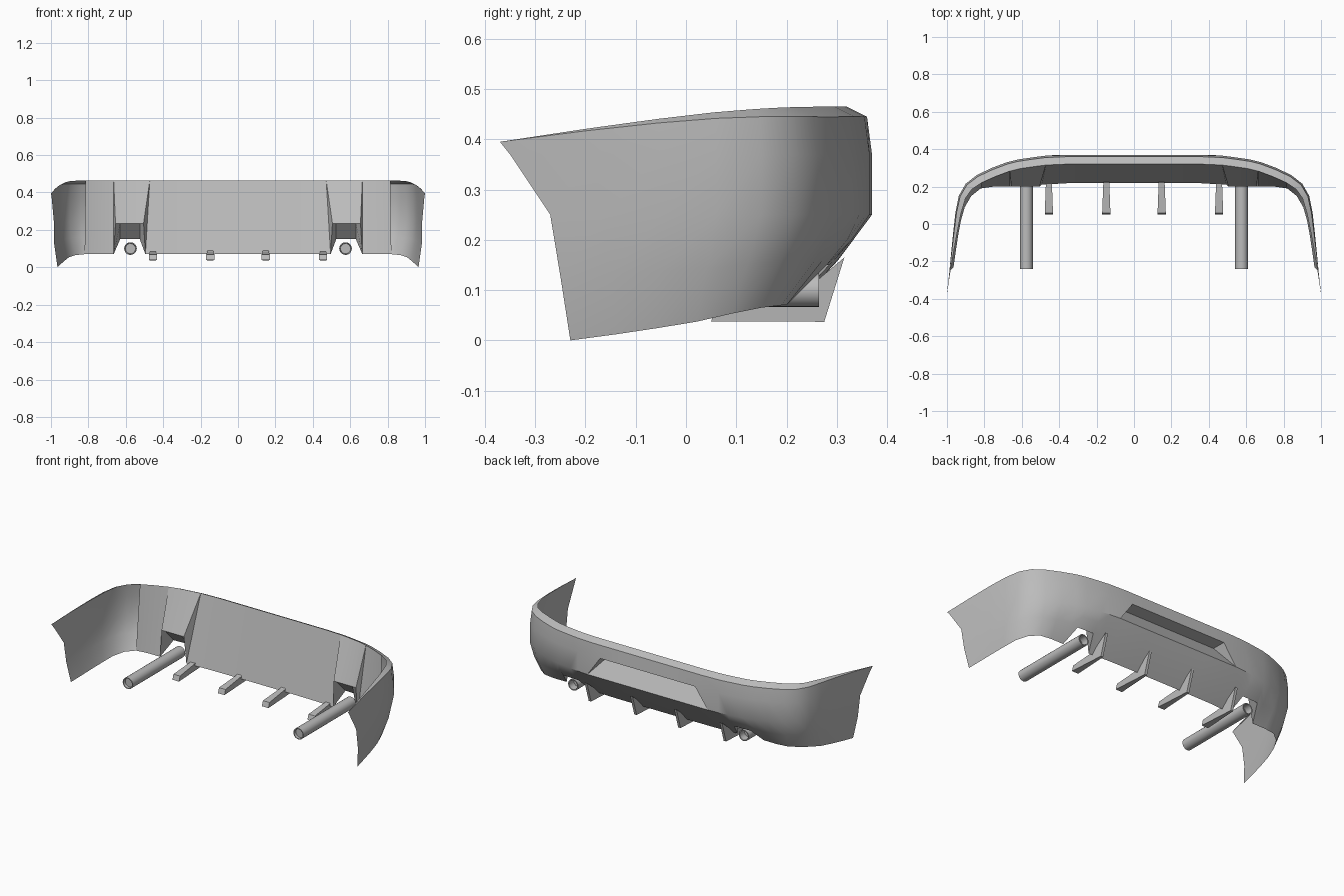
import bpy, bmesh, math
from mathutils import Vector

cube = bpy.data.objects.get("Cube")
if cube:
    bpy.data.objects.remove(cube, do_unlink=True)

grey = bpy.data.materials.new("plain_grey")
grey.use_nodes = True
COLOUR = (0.5, 0.5, 0.5, 1)
grey.diffuse_color = COLOUR
grey.node_tree.nodes["Principled BSDF"].inputs["Base Color"].default_value = COLOUR


def make(name, verts, faces, smooth=30, mirror=True):
    """Build a mesh object, mirrored across x when asked."""
    mesh = bpy.data.meshes.new(name)
    mesh.from_pydata([tuple(v) for v in verts], [], faces)
    bm = bmesh.new()
    bm.from_mesh(mesh)
    bmesh.ops.remove_doubles(bm, verts=bm.verts, dist=0.0005)
    bm.to_mesh(mesh)
    bm.free()
    mesh.materials.append(grey)
    obj = bpy.data.objects.new(name, mesh)
    bpy.context.scene.collection.objects.link(obj)
    bpy.ops.object.select_all(action='DESELECT')
    obj.select_set(True)
    bpy.context.view_layer.objects.active = obj
    bpy.ops.object.shade_smooth_by_angle(angle=math.radians(smooth))
    if mirror:
        mod = obj.modifiers.new("mirror", 'MIRROR')
        mod.merge_threshold = 0.0005
    return obj


# Half outline from the middle to the side tip: belt x, y, then bottom x, y, z
STATIONS = [
    (0, .37, 0, .22, .07), (.2, .37, .2, .22, .07),
    (.36, .37, .36, .218, .07), (.475, .365, .495, .21, .07),
    (.53, .358, .525, .285, .15), (.62, .345, .63, .28, .15),
    (.68, .33, .665, .2, .07), (.76, .3, .75, .2, .07),
    (.84, .262, .82, .19, .07), (.9, .215, .87, .15, .065),
    (.937, .15, .905, .09, .053), (.955, .06, .925, .02, .037),
    (.967, -.05, .94, -.06, .024), (.977, -.16, .952, -.14, .012),
    (.985, -.27, .965, -.23, 0),
]
RECESS, POD, PANEL_END = 2, range(3, 7), 8

# Cross-section of the skin at every station: lip, crease, belt, tuck, bottom
columns = []
for i, (bx, by, ex, ey, ez) in enumerate(STATIONS):
    a = Vector(STATIONS[max(i - 1, 0)][:2])
    b = Vector(STATIONS[min(i + 1, len(STATIONS) - 1)][:2])
    d = (b - a).normalized()
    out = Vector((-d.y, d.x, 0))
    if i == 0:
        out = Vector((0, 1, 0))
    flare = max(0, -by / .27) ** 2
    lip = min(1, max(0, (by + .27) / .55))
    top_z = .465 - .07 * ((.37 - by) / .64) ** 2.5
    crease = Vector((bx + .015 * flare, by - .1 * flare, top_z - .02 * lip)) - out * .01 * lip
    inner = crease - out * .04 * lip + Vector((0, 0, .02 * lip))
    upper = Vector((bx + .011 * flare, by - .08 * flare, .37))
    lower = Vector((bx, by, .25))
    bottom = Vector((ex, ey, ez))
    if i == RECESS:
        upper.x, lower.x = .32, .405
    tuck = lower.lerp(bottom, .5) + out * .008
    columns.append([inner, crease, upper, lower, tuck, bottom])

ROWS = len(columns[0])
verts = [v for col in columns for v in col]
faces = []
for i in range(len(columns) - 1):
    for j in range(ROWS - 1):
        if not (i < RECESS and j == 2):
            k = i * ROWS + j
            faces.append((k, k + ROWS, k + ROWS + 1, k + 1))
make("bumper_skin", verts, faces, 35)

# Sloped plate recess: ceiling, back plate and end cheek
verts, faces = [], []
for col in columns[:RECESS + 1]:
    deep = Vector((col[2].x * .97, col[2].y - .075, .362))
    verts += [col[2], deep, col[3]]
for i in range(RECESS):
    for j in range(2):
        k = i * 3 + j
        faces.append((k, k + 3, k + 4, k + 1))
k = RECESS * 3
faces.append((k, k + 2, k + 1))
make("plate_recess", verts, faces, 20)


# Flat inner panels, with the exhaust pods standing out of them
def inner_panel(name, indices):
    pts, quads = [], []
    for i in indices:
        pts += [columns[i][0], columns[i][-1]]
    for k in range(0, len(pts) - 2, 2):
        quads.append((k, k + 1, k + 3, k + 2))
    make(name, pts, quads, 20)


inner_panel("inner_panel_middle", range(0, POD[0] + 1))
inner_panel("inner_panel_outer", range(POD[-1], PANEL_END + 1))

verts, faces = [], []
for i in POD:
    top, bottom = columns[i][0], columns[i][-1]
    shelf = Vector((min(max(bottom.x, .505), .655), .2, .235))
    verts += [top, shelf, bottom]
for i in range(len(POD) - 1):
    for j in range(2):
        k = i * 3 + j
        faces.append((k, k + 1, k + 4, k + 3))
last = 3 * (len(POD) - 1)
faces += [(0, 2, 1), (last, last + 1, last + 2)]
make("exhaust_pod", verts, faces, 15)

# Diffuser fins: wide at the front, thin at the trailing edge
FIN = [(.05, .038, .022), (.275, .037, .008), (.315, .165, .008), (.22, .085, .016), (.06, .068, .022)]
n = len(FIN)
for name, cx in (("inner_fin", .148), ("outer_fin", .455)):
    verts = [(cx + s * w, y, z) for s in (-1, 1) for y, z, w in FIN]
    faces = [tuple(reversed(range(n))), tuple(range(n, 2 * n))]
    faces += [(k, (k + 1) % n, n + (k + 1) % n, n + k) for k in range(n)]
    make(name, verts, faces, 15)

# Exhaust pipes: hollow ends with a rim and a disc set inside
SIDES = 20
RINGS = [(-.225, .027), (-.24, .029), (-.24, .034), (.265, .034), (.265, .028), (.22, .027)]
verts, faces = [], []
for y, r in RINGS:
    for s in range(SIDES):
        t = math.tau * s / SIDES
        verts.append((.575 + r * math.cos(t), y, .1 + r * math.sin(t)))
for j in range(len(RINGS) - 1):
    for s in range(SIDES):
        a, b = j * SIDES + s, j * SIDES + (s + 1) % SIDES
        faces.append((a, a + SIDES, b + SIDES, b))
faces.append(tuple(range(SIDES)))
faces.append(tuple(reversed(range(len(verts) - SIDES, len(verts)))))
make("exhaust_pipe", verts, faces, 40)
